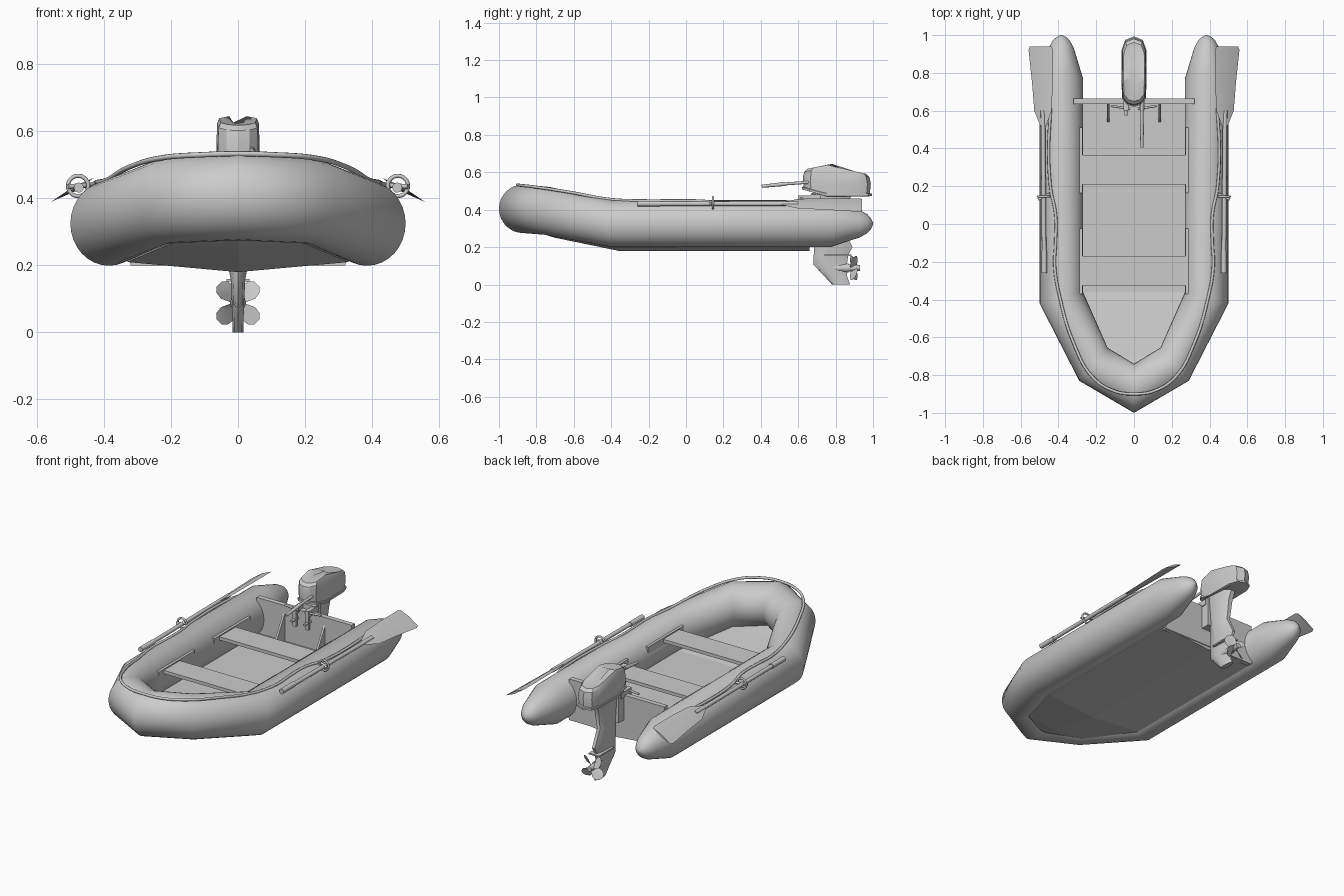
import bpy, bmesh, math
from mathutils import Vector

if "Cube" in bpy.data.objects:
    bpy.data.objects.remove(bpy.data.objects["Cube"], do_unlink=True)

grey = bpy.data.materials.new("plain grey")
grey.use_nodes = True
grey.diffuse_color = (0.6, 0.6, 0.6, 1)
grey.node_tree.nodes["Principled BSDF"].inputs["Base Color"].default_value = (0.6, 0.6, 0.6, 1)


def finish(name, bm, angle=35):
    bmesh.ops.recalc_face_normals(bm, faces=bm.faces)
    mesh = bpy.data.meshes.new(name)
    bm.to_mesh(mesh)
    bm.free()
    mesh.materials.append(grey)
    if angle:
        for p in mesh.polygons:
            p.use_smooth = True
        mesh.set_sharp_from_angle(angle=math.radians(angle))
    ob = bpy.data.objects.new(name, mesh)
    bpy.context.collection.objects.link(ob)
    return ob


def loft(name, rings, angle=35):
    """Skin a list of equal-length point rings and cap both ends."""
    bm = bmesh.new()
    loops = [[bm.verts.new(p) for p in ring] for ring in rings]
    n = len(loops[0])
    for a, b in zip(loops, loops[1:]):
        for i in range(n):
            j = (i + 1) % n
            bm.faces.new((a[i], a[j], b[j], b[i]))
    bm.faces.new(loops[0])
    bm.faces.new(loops[-1])
    return finish(name, bm, angle)


def box(name, x, y, z):
    ring = [(x[0], y[0]), (x[1], y[0]), (x[1], y[1]), (x[0], y[1])]
    return loft(name, [[(a, b, h) for a, b in ring] for h in z], 0)


def rod(name, a, b, r, sides=12, r2=None):
    a, b = Vector(a), Vector(b)
    q = (b - a).to_track_quat('Z', 'Y')
    rings = []
    for p, rad in ((a, r), (b, r2 or r)):
        rings.append([p + q @ Vector((rad * math.cos(t), rad * math.sin(t), 0))
                      for t in (math.tau * i / sides for i in range(sides))])
    return loft(name, rings)


def pipe(name, points, r, cyclic=False):
    curve = bpy.data.curves.new(name, 'CURVE')
    curve.dimensions = '3D'
    curve.bevel_depth = r
    curve.bevel_resolution = 2
    curve.resolution_u = 6
    curve.use_fill_caps = True
    s = curve.splines.new('BEZIER')
    s.bezier_points.add(len(points) - 1)
    for bp, p in zip(s.bezier_points, points):
        bp.co = p
        bp.handle_left_type = bp.handle_right_type = 'AUTO'
    s.use_cyclic_u = cyclic
    curve.materials.append(grey)
    ob = bpy.data.objects.new(name, curve)
    bpy.context.collection.objects.link(ob)
    return ob


# Inflatable tube: mitred rings given by inner point, outer point, centre height, half height
half = []
for y, r in ((1.0, .004), (.99, .025), (.97, .046), (.93, .067), (.77, .115)):
    half.append(((.385 - r, y), (.385 + r, y), .325, r * 1.09))
half += [((.27, -.36), (.5, -.42), .325, .126),
         ((.14, -.655), (.29, -.83), .394, .129)]
bow = [((0, -.74), (0, -1.0), .405, .130)]
mirrored = [((-a[0], a[1]), (-b[0], b[1]), z, h) for a, b, z, h in reversed(half)]
rings = []
for a, b, z, h in half + bow + mirrored:
    a, b = Vector(a), Vector(b)
    ring = []
    for i in range(32):
        t = math.tau * i / 32
        p = (a + b) / 2 + (b - a) / 2 * math.cos(t)
        ring.append((p.x, p.y, z + h * math.sin(t)))
    rings.append(ring)
loft("inflatable_tube", rings, 75)

# Rope rail lying on the tube
rail = [(.42, .71, .425), (.445, .55, .435), (.443, .2, .438), (.415, .05, .448),
        (.415, -.1, .448), (.42, -.22, .448), (.39, -.4, .455), (.32, -.63, .495),
        (.22, -.81, .522), (.11, -.883, .53)]
pipe("rope_rail", rail + [(0, -.9, .533)] + [(-x, y, z) for x, y, z in reversed(rail)], .008)

# Shallow V hull with the inside floor on top
hull = []
for y, w, side, keel, top in ((.66, .33, .21, .18, .235), (-.36, .33, .21, .18, .235),
                              (-.7, .2, .265, .25, .29), (-.8, .03, .285, .28, .31)):
    hull.append([(-w, y, side), (0, y, keel), (w, y, side), (w, y, top), (-w, y, top)])
loft("hull_floor", hull, 0)

# Transom board and its gussets
box("transom", (-.32, .32), (.635, .665), (.2, .45))
for s in (1, -1):
    loft("transom_gusset", [[(s * x, .635, .235), (s * x, .54, .235), (s * x, .635, .4)]
                            for x in (.13, .142)], 0)

# Bench seats on side rails
for y in (.21, -.325):
    box("bench_seat", (-.285, .285), (y, y + .155), (.365, .385))
    for s in (1, -1):
        x0, x1 = sorted((s * .272, s * .294))
        box("seat_rail", (x0, x1), (y - .045, y + .3), (.35, .392))

# Oars with tilted blades and oarlocks
for s in (1, -1):
    rod("oar_shaft", (s * .475, -.26, .432), (s * .482, .6, .432), .012)
    rod("oar_grip", (s * .475, -.26, .432), (s * .475, -.14, .432), .015)
    blade = []
    for y, xi, xo in ((.5, .472, .488), (.6, .436, .528), (.75, .43, .54),
                      (.92, .43, .558), (.94, .436, .552)):
        mid = (xi + xo) / 2
        line = [(x, .432 - .56 * (x - .482) + dz)
                for x, dz in ((xi, 0), (mid, .008), (xo, 0), (mid, -.008))]
        blade.append([(s * x, y, z) for x, z in line])
    loft("oar_blade", blade, 30)
    lock = [(s * (.477 + .03 * math.cos(t)), .145, .437 + .03 * math.sin(t))
            for t in (math.tau * i / 8 for i in range(8))]
    pipe("oarlock", lock, .006, True)
    rod("oarlock_pin", (s * .445, .16, .44), (s * .507, .13, .435), .007)


def plan(pts):
    return pts + [(-x, y) for x, y in reversed(pts) if x > 0]


# Motor cowl: rounded plan with sloping top
cowl = plan([(0, .625), (.035, .635), (.06, .665), (.065, .75), (.063, .92), (.045, .97), (0, .988)])


def layer(pts, k, height):
    return [(x * k, .8 + (y - .8) * k, height(y)) for x, y in pts]


def roof(y):
    return .647 - max(0, y - .74) * .2 - max(0, .74 - y) * .2


def skirt(y):
    return .478 + max(0, .74 - y) * .3


loft("motor_cowl", [layer(cowl, .97, skirt),
                    layer(cowl, 1.0, lambda y: skirt(y) + .06),
                    layer(cowl, .96, lambda y: roof(y) - .022),
                    layer(cowl, .86, lambda y: roof(y) - .006),
                    layer(cowl, .4, roof)], 30)
loft("cowl_skirt", [layer(cowl, k, lambda y: skirt(y) + d)
                    for k, d in ((.9, -.008), (1.03, -.004), (1.03, .008), (.9, .012))], 30)

# Motor leg: stacked foil sections
leg = []
for z, y0, y1, w in ((.49, .67, .89, .05), (.42, .685, .86, .045), (.3, .69, .84, .034),
                     (.2, .685, .89, .03), (.16, .683, .868, .022), (.107, .68, .86, .019),
                     (.05, .735, .86, .017), (0, .78, .877, .016)):
    d = y1 - y0
    leg.append([(x, y, z) for x, y in plan([(0, y0), (w * .7, y0 + d * .1), (w, y0 + d * .35),
                                            (w * .8, y0 + d * .8), (w * .3, y1)])])
loft("motor_leg", leg, 40)
box("cavitation_plate", (-.035, .035), (.74, .885), (.152, .16))

# Clamp bracket, screws and tiller
box("clamp_bracket", (-.05, .05), (.665, .72), (.3, .48))
for s in (1, -1):
    x0, x1 = sorted((s * .03, s * .055))
    box("clamp_jaw", (x0, x1), (.6, .7), (.44, .475))
    box("clamp_hook", (x0, x1), (.6, .615), (.36, .45))
    rod("clamp_screw", (s * .043, .575, .4), (s * .043, .64, .4), .008)
    rod("clamp_handle", (s * .02, .61, .46), (s * .12, .625, .46), .006)
rod("tiller_arm", (.042, .66, .547), (.042, .52, .537), .008)
rod("tiller_grip", (.042, .53, .538), (.042, .405, .525), .011, r2=.008)

# Propeller with four twisted blades
pz = .088
rod("gear_case", (0, .71, pz), (0, .87, pz), .012, r2=.024)
rod("propeller_hub", (0, .86, pz), (0, .93, pz), .02, r2=.015)
for k in range(4):
    t = math.pi / 4 + k * math.pi / 2
    out, tan = Vector((math.cos(t), 0, math.sin(t))), Vector((-math.sin(t), 0, math.cos(t)))
    sections = []
    for r, w, y in ((.012, .012, .018), (.045, .027, .02), (.068, .024, .016), (.08, .01, .007)):
        c = Vector((0, .897, pz)) + out * r
        chord = tan * w + Vector((0, y, 0))
        off = Vector((0, .002, 0))
        sections.append([c - chord, c + off, c + chord, c - off])
    loft("propeller_blade", sections, 40)
